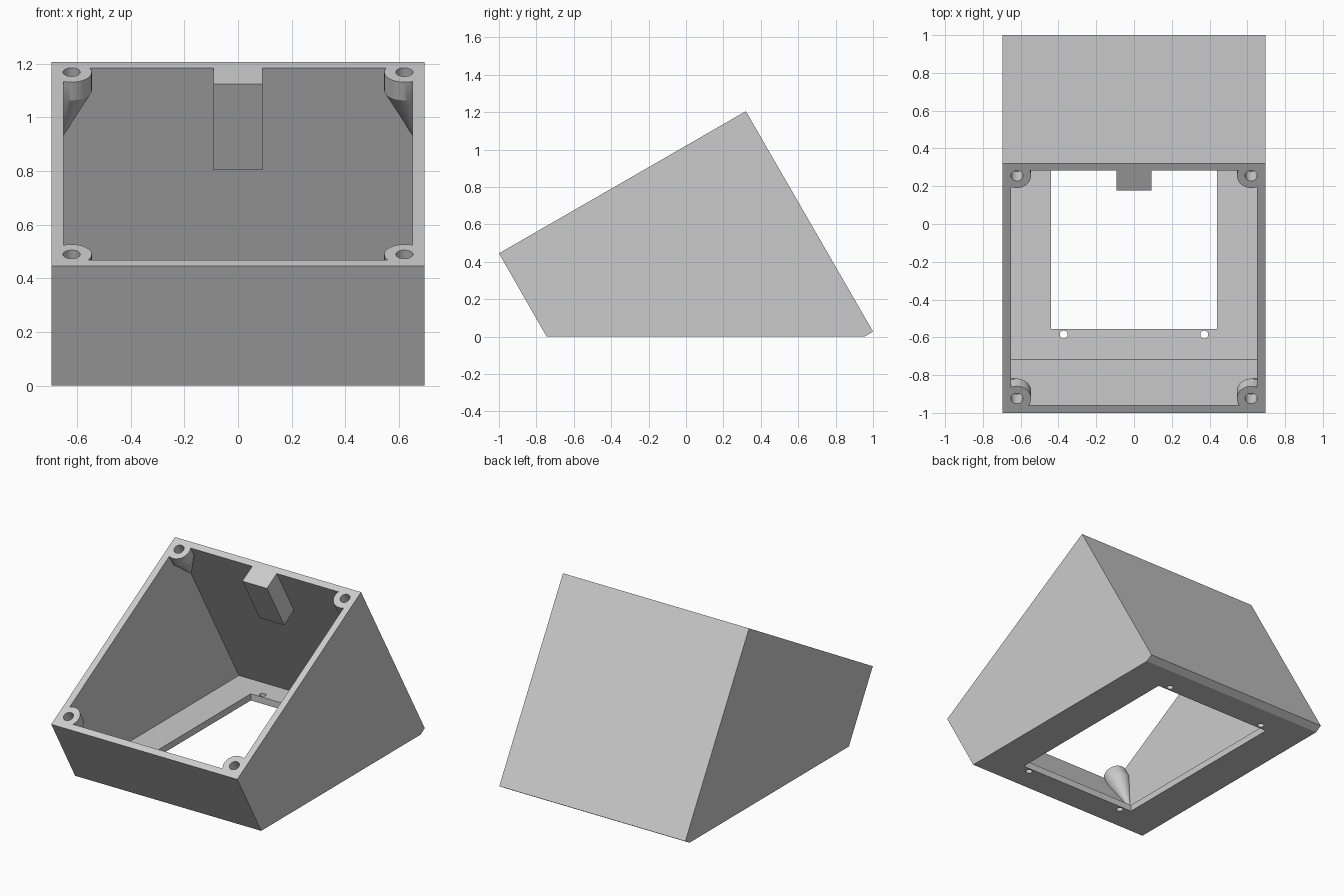
import bpy, bmesh, math
from mathutils import Vector

if "Cube" in bpy.data.objects:
    bpy.data.objects.remove(bpy.data.objects["Cube"], do_unlink=True)

TILT = math.radians(30)
C, S = math.cos(TILT), math.sin(TILT)
HALF = 0.695      # half width
LENGTH = 1.524    # sloped opening, front to back
DEPTH = 1.36      # back wall, top to bottom
WALL = 0.044
POST_R, POST_X = 0.075, 0.62

grey = bpy.data.materials.new("plain grey")
grey.use_nodes = True
grey.diffuse_color = (0.6, 0.6, 0.6, 1)
grey.node_tree.nodes["Principled BSDF"].inputs["Base Color"].default_value = (0.6, 0.6, 0.6, 1)


def tilted(x, u, d):
    """x across, u up the slope from the front rim, d down into the box."""
    return Vector((x, -1 + C * u + S * d, 0.445 + S * u - C * d))


def level(x, y, z):
    return Vector((x, y, z))


def hull(name, points):
    """Convex solid around the points."""
    bm = bmesh.new()
    for p in points:
        bm.verts.new(p)
    res = bmesh.ops.convex_hull(bm, input=bm.verts)
    junk = {g for g in res["geom_interior"] + res["geom_unused"] if isinstance(g, bmesh.types.BMVert)}
    bmesh.ops.delete(bm, geom=list(junk), context="VERTS")
    bmesh.ops.dissolve_limit(bm, angle_limit=0.005, verts=bm.verts, edges=bm.edges)
    bmesh.ops.recalc_face_normals(bm, faces=bm.faces)
    mesh = bpy.data.meshes.new(name)
    bm.to_mesh(mesh)
    bm.free()
    mesh.materials.append(grey)
    obj = bpy.data.objects.new(name, mesh)
    bpy.context.collection.objects.link(obj)
    return obj


def box(frame, xs, ys, zs):
    return [frame(x, y, z) for x in xs for y in ys for z in zs]


def ring(frame, x, y, z, r, n=40):
    return [frame(x + r * math.cos(i * math.tau / n), y + r * math.sin(i * math.tau / n), z)
            for i in range(n)]


def cut(target, cutter):
    """Subtract the cutter and remove it."""
    cutter.hide_render = True
    mod = target.modifiers.new("cut", "BOOLEAN")
    mod.operation, mod.solver, mod.object = "DIFFERENCE", "EXACT", cutter
    bpy.context.view_layer.objects.active = target
    bpy.ops.object.modifier_apply(modifier=mod.name)
    bpy.data.objects.remove(cutter, do_unlink=True)


# Outer body: tilted box sliced off level at the floor
profile = [(-1, 0.445), (-0.745, 0), (0.955, 0), (1, 0.027), (0.32, 1.205)]
body = hull("enclosure_body", [Vector((x, y, z)) for x in (-HALF, HALF) for y, z in profile])

# Cavity: open at the rim, level at the floor
front, back = WALL, LENGTH - WALL
inner = HALF - WALL


def floor_depth(u):
    return (0.445 + S * u - WALL) / C


cavity = hull("cavity_cutter", [tilted(x, u, d) for x in (-inner, inner) for u in (front, back)
                                for d in (-0.1, min(floor_depth(u), DEPTH - WALL))])

# Screw posts: short cylinders that taper away into the corners
posts = [(side, u, corner) for side in (-1, 1)
         for u, corner in ((0.088, front - 0.003), (LENGTH - 0.075, back + 0.003))]
for side, u, corner in posts:
    x = side * POST_X
    cut(cavity, hull("post", ring(tilted, x, u, -0.2, POST_R) + ring(tilted, x, u, 0.08, POST_R)
                     + [tilted(side * (inner + 0.003), corner, 0.3)]))

# Tab on the back wall
cut(cavity, hull("tab", box(tilted, (-0.092, 0.092), (back - 0.121, back + 0.1), (-0.2, 0.37))))
cut(body, cavity)

# Blind screw holes in the posts
for side, u, corner in posts:
    x = side * POST_X
    cut(body, hull("screw_hole", ring(tilted, x, u, -0.1, 0.032, 32) + ring(tilted, x, u, 0.1, 0.032, 32)))

# Floor window with four small mounting holes
cut(body, hull("window", box(level, (-0.44, 0.44), (-0.555, 0.765), (-0.1, 0.1))))
for x in (-0.372, 0.372):
    for y in (-0.585, 0.795):
        cut(body, hull("mounting_hole", ring(level, x, y, -0.1, 0.021, 24) + ring(level, x, y, 0.1, 0.021, 24)))

bpy.ops.object.select_all(action="DESELECT")
body.select_set(True)
bpy.context.view_layer.objects.active = body
bpy.ops.object.shade_smooth_by_angle(angle=math.radians(25))
